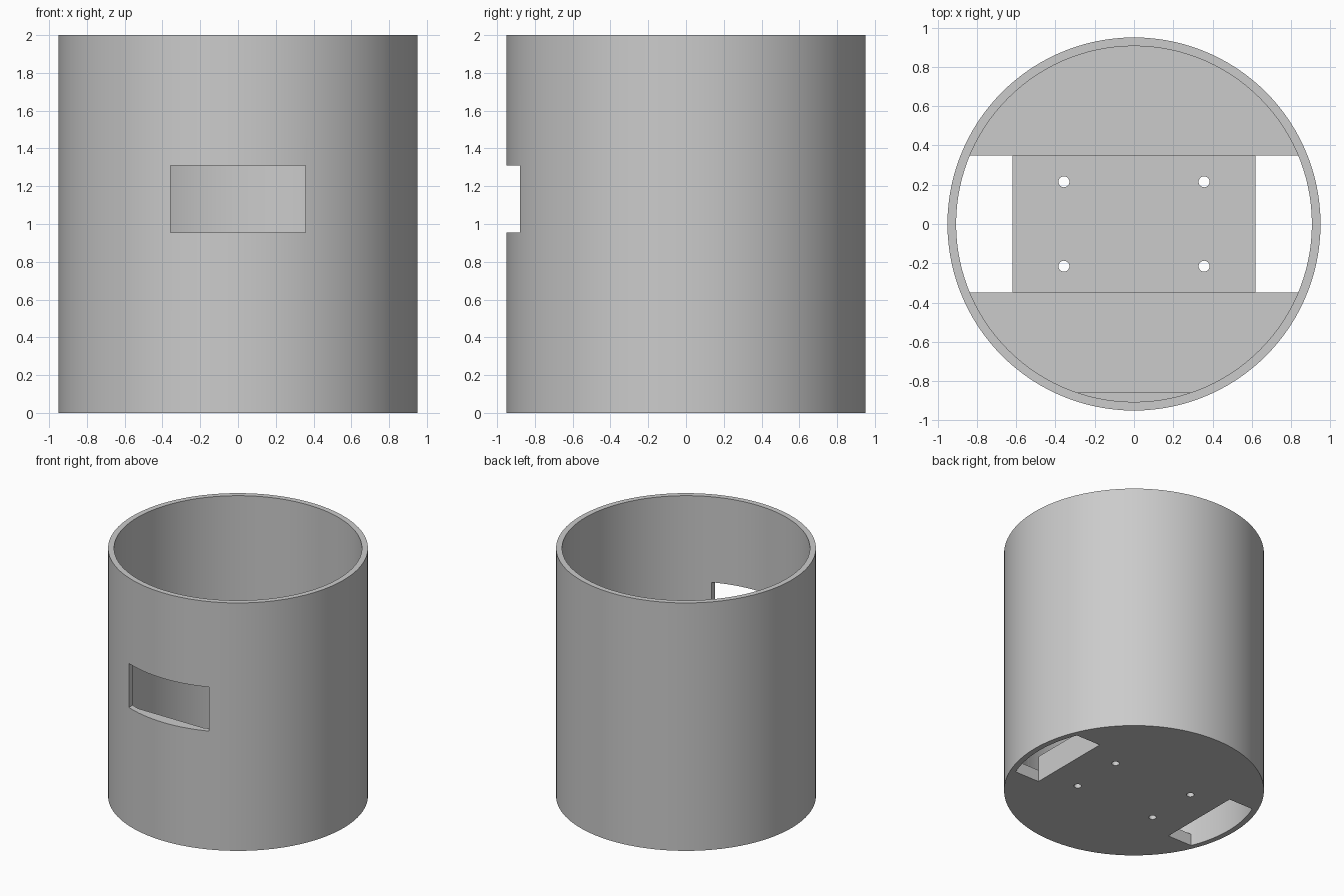
import bpy
import math

SIDES = 120
OUTER, INNER, BURIED = 0.95, 0.906, 0.93
HEIGHT = 2.0
FLOOR, BLOCK = 0.095, 0.21
SLOT_X, SLOT_Y = 0.62, 0.348
SILL, LINTEL, WINDOW_X = 0.955, 1.31, 0.357

default = bpy.data.objects.get("Cube")
if default:
    bpy.data.objects.remove(default, do_unlink=True)

grey = bpy.data.materials.new("plain_grey")
grey.use_nodes = True
grey.diffuse_color = (0.6, 0.6, 0.6, 1)
grey.node_tree.nodes["Principled BSDF"].inputs["Base Color"].default_value = (0.6, 0.6, 0.6, 1)


def cylinder(name, radius, z0, z1, x=0, y=0, sides=SIDES):
    bpy.ops.mesh.primitive_cylinder_add(vertices=sides, radius=radius, depth=z1 - z0,
                                        location=(x, y, (z0 + z1) / 2))
    return finish(name)


def box(name, x0, x1, y0, y1, z0, z1):
    bpy.ops.mesh.primitive_cube_add(size=1, location=((x0 + x1) / 2, (y0 + y1) / 2, (z0 + z1) / 2))
    bpy.context.object.scale = (x1 - x0, y1 - y0, z1 - z0)
    return finish(name)


def finish(name):
    obj = bpy.context.object
    obj.name = name
    bpy.ops.object.transform_apply(location=True, rotation=True, scale=True)
    obj.data.materials.append(grey)
    return obj


def combine(target, operation, tool):
    """Apply a boolean to the target and discard the tool."""
    mod = target.modifiers.new("combine", 'BOOLEAN')
    mod.operation, mod.object, mod.solver = operation, tool, 'EXACT'
    bpy.ops.object.select_all(action='DESELECT')
    bpy.context.view_layer.objects.active = target
    target.select_set(True)
    bpy.ops.object.modifier_apply(modifier=mod.name)
    bpy.data.objects.remove(tool, do_unlink=True)


# Round wall
body = cylinder("round_housing", OUTER, 0, HEIGHT)
combine(body, 'DIFFERENCE', cylinder("bore", INNER, -0.1, HEIGHT + 0.1))

# Floor with a slot on each side
floor = cylinder("floor", BURIED, 0, FLOOR)
for side in (-1, 1):
    x0, x1 = sorted((side * SLOT_X, side * 1.1))
    combine(floor, 'DIFFERENCE', box("slot", x0, x1, -SLOT_Y, SLOT_Y, -0.1, 0.4))
combine(body, 'UNION', floor)

# Raised mounting block between the slots
combine(body, 'UNION', box("mounting_block", -SLOT_X, SLOT_X, -SLOT_Y, SLOT_Y, 0.03, BLOCK))

# Four screw holes
for x in (-WINDOW_X, WINDOW_X):
    for y in (-0.215, 0.215):
        combine(body, 'DIFFERENCE', cylinder("screw_hole", 0.028, -0.1, 0.4, x, y, 24))

# Straight-edged shelf inside the front wall, trimmed by the window
shelf = cylinder("window_shelf", BURIED, SILL - 0.05, SILL + 0.04)
combine(shelf, 'INTERSECT', box("shelf_limit", -1, 1, -1, -0.857, 0.5, 1.5))
combine(body, 'UNION', shelf)
combine(body, 'DIFFERENCE', box("window", -WINDOW_X, WINDOW_X, -1.1, -0.6, SILL, LINTEL))

# Smooth curved walls, crisp edges
bpy.context.view_layer.objects.active = body
body.select_set(True)
bpy.ops.object.shade_smooth_by_angle(angle=math.radians(30))
